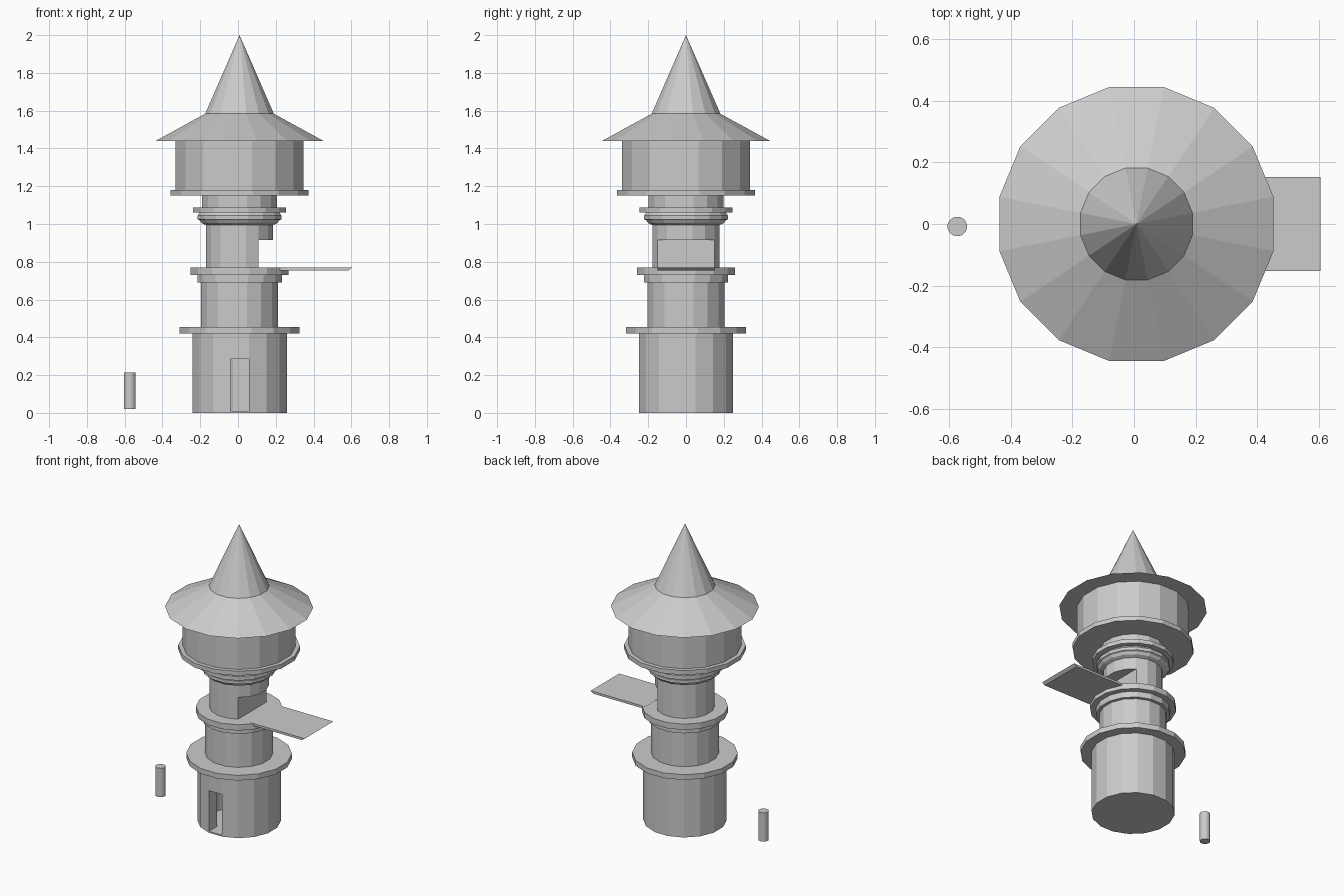
import bpy, bmesh, math

cube = bpy.data.objects.get("Cube")
if cube:
    bpy.data.objects.remove(cube, do_unlink=True)

SIDES = 16
CX = 0.008  # tower axis

stone = bpy.data.materials.new("grey_stone")
stone.use_nodes = True
GREY = (0.6, 0.6, 0.6, 1)
stone.diffuse_color = GREY
stone.node_tree.nodes["Principled BSDF"].inputs["Base Color"].default_value = GREY


def finish(name, bm):
    bmesh.ops.recalc_face_normals(bm, faces=bm.faces)
    mesh = bpy.data.meshes.new(name)
    bm.to_mesh(mesh)
    bm.free()
    mesh.materials.append(stone)
    obj = bpy.data.objects.new(name, mesh)
    bpy.context.collection.objects.link(obj)
    return obj


def lathe(name, profile, x=CX, y=0):
    """Faceted solid from (radius, height) pairs; radius 0 makes a tip."""
    bm = bmesh.new()
    rings = []
    for r, z in profile:
        ring = []
        for i in range(SIDES if r else 1):
            a = math.tau * (i + 0.5) / SIDES
            ring.append(bm.verts.new((x + r * math.cos(a), y + r * math.sin(a), z)))
        rings.append(ring)
    for low, high in zip(rings, rings[1:]):
        for i in range(SIDES):
            j = (i + 1) % SIDES
            if len(high) == 1:
                bm.faces.new((low[i], low[j], high[0]))
            else:
                bm.faces.new((low[i], low[j], high[j], high[i]))
    for ring in (rings[0], rings[-1]):
        if len(ring) > 2:
            bm.faces.new(ring)
    return finish(name, bm)


def prism(name, outline, half_width):
    """Side outline in (x, z) extruded along y."""
    bm = bmesh.new()
    face = bm.faces.new([bm.verts.new((x, -half_width, z)) for x, z in outline])
    new = bmesh.ops.extrude_face_region(bm, geom=[face])["geom"]
    verts = [v for v in new if isinstance(v, bmesh.types.BMVert)]
    bmesh.ops.translate(bm, vec=(0, 2 * half_width, 0), verts=verts)
    return finish(name, bm)


def box(name, x0, x1, y0, y1, z0, z1):
    obj = prism(name, [(x0, z0), (x1, z0), (x1, z1), (x0, z1)], (y1 - y0) / 2)
    obj.location.y = (y0 + y1) / 2
    return obj


def cut(target, cutter):
    mod = target.modifiers.new(cutter.name, 'BOOLEAN')
    mod.operation = 'DIFFERENCE'
    mod.solver = 'EXACT'
    mod.object = cutter
    cutter.hide_render = True
    cutter.hide_viewport = True


# Base storey with a hollow room and front doorway
base = lathe("base_storey", [(0.255, 0), (0.255, 0.42)])
cut(base, lathe("room_cutter", [(0.175, 0.01), (0.175, 0.284)]))
cut(base, box("door_cutter", CX - 0.049, CX + 0.049, -0.3, -0.1, 0.01, 0.284))
lathe("base_ledge", [(0.323, 0.42), (0.323, 0.455)])

# Middle storey and balcony
lathe("middle_storey", [(0.207, 0.455), (0.207, 0.69)])
lathe("balcony_support", [(0.228, 0.69), (0.228, 0.73)])
lathe("balcony", [(0.264, 0.73), (0.264, 0.769)])
prism("landing_plank", [(0.2, 0.755), (0.585, 0.755), (0.605, 0.77), (0.2, 0.77)], 0.152)

# Upper storey with a doorway notch facing the plank
upper = lathe("upper_storey", [(0.182, 0.769), (0.182, 1.0)])
cut(upper, box("notch_cutter", 0.108, 0.3, -0.152, 0.152, 0.7, 0.915))

# Stepped cornice and neck
lathe("cornice_lower", [(0.182, 0.995), (0.205, 1.005), (0.215, 1.02), (0.226, 1.025),
                        (0.226, 1.045), (0.215, 1.06)])
lathe("cornice_upper", [(0.25, 1.06), (0.25, 1.088)])
lathe("neck", [(0.202, 1.088), (0.202, 1.15)])

# Lookout drum and its floor ring
lathe("drum_floor", [(0.372, 1.15), (0.372, 1.18)])
lathe("lookout_drum", [(0.345, 1.18), (0.345, 1.44)])

# Flared roof and spire
lathe("roof_skirt", [(0.453, 1.44), (0.183, 1.585)])
lathe("spire", [(0.185, 1.585), (0, 2.0)])

# Free-standing post
lathe("side_post", [(0.032, 0.02), (0.032, 0.215)], x=-0.573, y=-0.008)
